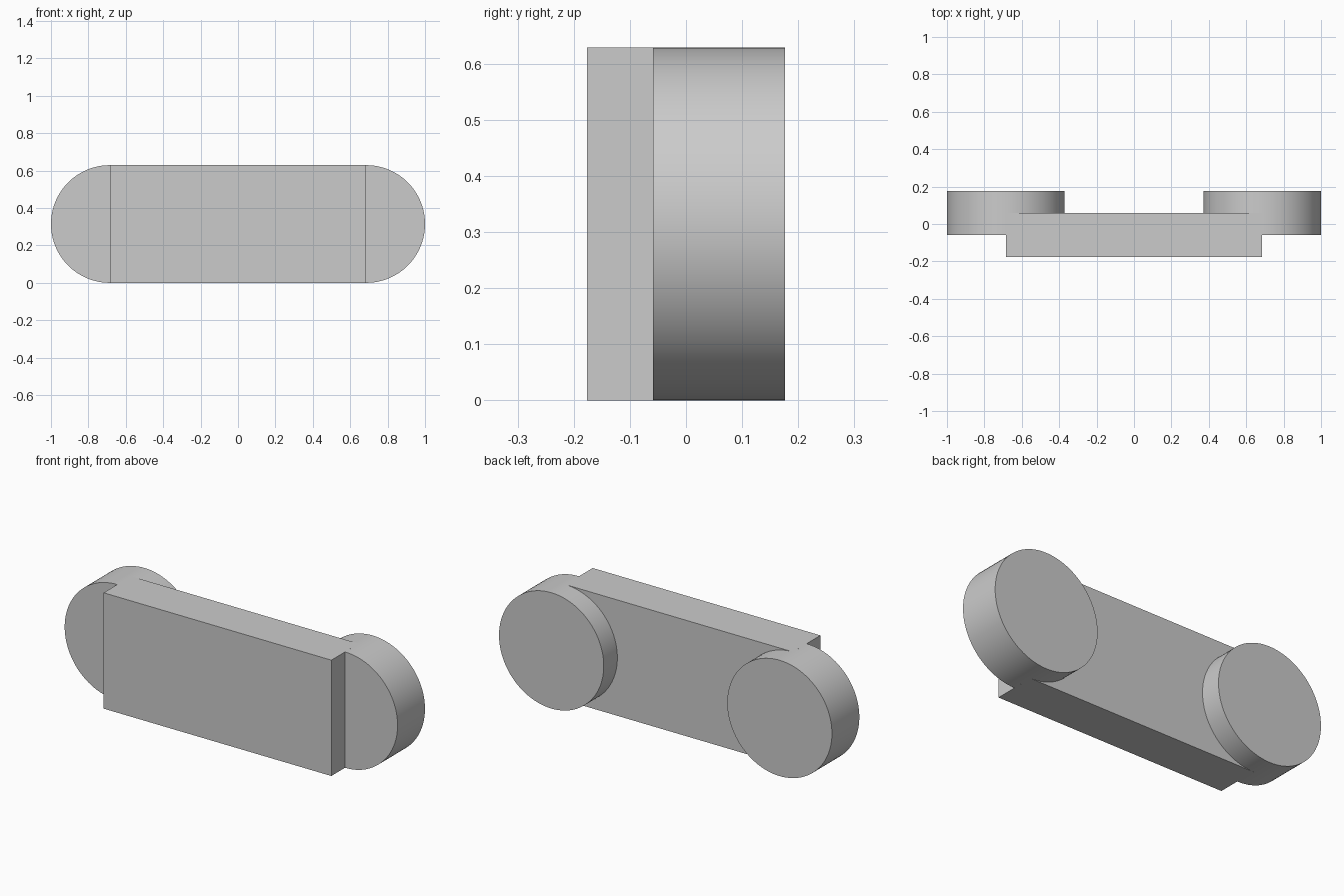
import bpy
import math

cube = bpy.data.objects.get("Cube")
if cube:
    bpy.data.objects.remove(cube, do_unlink=True)

RADIUS = 0.3145
DISC_X = 1 - RADIUS
BAR_HALF = 0.684
FRONT, BACK = -0.176, 0.176
STEP = 0.059            # bar and discs overlap between -STEP and STEP

# Single plain colour
grey = bpy.data.materials.new("light_grey")
grey.use_nodes = True
colour = (0.6, 0.6, 0.6, 1)
grey.diffuse_color = colour
grey.node_tree.nodes["Principled BSDF"].inputs["Base Color"].default_value = colour


def finish(name):
    obj = bpy.context.object
    obj.name = name
    obj.data.materials.append(grey)
    bpy.ops.object.transform_apply(location=False, rotation=True, scale=True)
    return obj


# Rectangular bar at the front
bpy.ops.mesh.primitive_cube_add(size=1, location=(0, (FRONT + STEP) / 2, RADIUS))
bpy.context.object.scale = (2 * BAR_HALF, STEP - FRONT, 2 * RADIUS)
finish("bar")

# Round disc behind each end
for side, name in ((1, "left_disc"), (-1, "right_disc")):
    bpy.ops.mesh.primitive_cylinder_add(
        vertices=96, radius=RADIUS, depth=BACK + STEP,
        location=(side * DISC_X, (BACK - STEP) / 2, RADIUS),
        rotation=(math.pi / 2, 0, 0))
    finish(name)
    bpy.ops.object.shade_smooth_by_angle(angle=math.radians(30))
